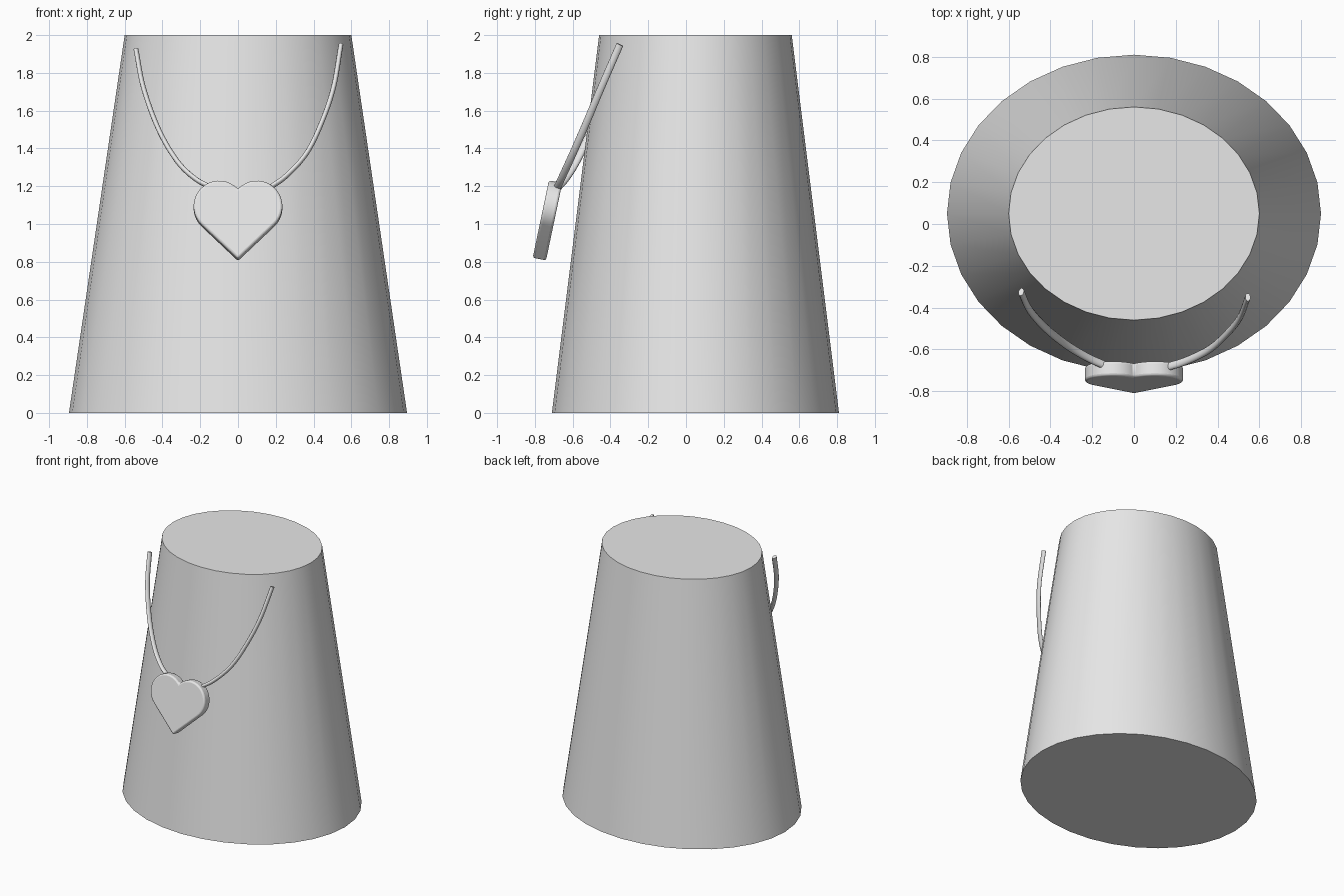
import bpy, bmesh, math
from mathutils import Vector

if "Cube" in bpy.data.objects:
    bpy.data.objects.remove(bpy.data.objects["Cube"])

grey = bpy.data.materials.new("light_grey")
grey.diffuse_color = (0.8, 0.8, 0.8, 1)
grey.use_nodes = True
grey.node_tree.nodes["Principled BSDF"].inputs["Base Color"].default_value = grey.diffuse_color


def make(name, bm, angle=40):
    bmesh.ops.recalc_face_normals(bm, faces=bm.faces)
    me = bpy.data.meshes.new(name)
    bm.to_mesh(me)
    bm.free()
    me.materials.append(grey)
    ob = bpy.data.objects.new(name, me)
    bpy.context.collection.objects.link(ob)
    bpy.ops.object.select_all(action='DESELECT')
    ob.select_set(True)
    bpy.context.view_layer.objects.active = ob
    bpy.ops.object.shade_smooth_by_angle(angle=math.radians(angle))
    return ob


def loft(rings):
    """Skin a list of closed rings and cap both ends."""
    bm = bmesh.new()
    vs = [[bm.verts.new(p) for p in ring] for ring in rings]
    n = len(vs[0])
    for a, b in zip(vs, vs[1:]):
        for i in range(n):
            j = (i + 1) % n
            bm.faces.new((a[i], a[j], b[j], b[i]))
    bm.faces.new(vs[0])
    bm.faces.new(vs[-1])
    return bm


def ellipse(rx, ry, z, n=32):
    return [(rx * math.cos(2 * math.pi * i / n), 0.05 + ry * math.sin(2 * math.pi * i / n), z)
            for i in range(n)]


# Tapered oval bust
make("bust", loft([ellipse(0.895, 0.76, 0), ellipse(0.6, 0.51, 2)]))

# Heart pendant: two arcs meeting at a notch, straight sides down to the tip
cx, cv, r = 0.1, 0.28, 0.135
start = -(math.asin(r / math.hypot(cx, cv)) + math.atan2(cx, cv))
end = math.acos(-cx / r)
steps = 18
arc = []
for i in range(steps + 1):
    a = start + (end - start) * i / steps
    arc.append((cx + r * math.cos(a), cv + r * math.sin(a)))
arc[-1] = (0, arc[-1][1])
outline = [(0, 0)] + arc + [(-x, v) for x, v in reversed(arc[:-1])]
up, front = Vector((0, 0.205, 0.979)), Vector((0, -0.979, 0.205))
tip = Vector((0, -0.742, 0.802))
heart = [[tip + Vector((x, 0, 0)) + up * (v / 0.979) + front * d for x, v in outline]
         for d in (0, 0.072)]
pendant = make("heart_pendant", loft(heart), 50)
bev = pendant.modifiers.new("soft_edge", 'BEVEL')
bev.width = 0.012
bev.segments = 3
bev.limit_method = 'ANGLE'
bev.angle_limit = math.radians(50)


# Necklace cords: flattened tubes swept along smooth paths
def catmull(pts, sub=6):
    p = [2 * pts[0] - pts[1]] + pts + [2 * pts[-1] - pts[-2]]
    out = []
    for k in range(1, len(p) - 2):
        a, b, c, d = p[k - 1:k + 3]
        for s in range(sub):
            t = s / sub
            out.append(0.5 * (2 * b + (c - a) * t + (2 * a - 5 * b + 4 * c - d) * t * t
                              + (3 * b - a - 3 * c + d) * t ** 3))
    return out + [pts[-1]]


def cord(name, pts, n=10):
    path = catmull([Vector(p) for p in pts])
    normal = (path[0] - path[len(path) // 2]).cross(path[-1] - path[len(path) // 2]).normalized()
    rings = []
    for i, p in enumerate(path):
        t = (path[min(i + 1, len(path) - 1)] - path[max(i - 1, 0)]).normalized()
        side = t.cross(normal).normalized()
        rings.append([p + side * 0.013 * math.cos(2 * math.pi * k / n)
                      + normal * 0.02 * math.sin(2 * math.pi * k / n) for k in range(n)])
    make(name, loft(rings), 50)


cord("cord_left", [(-0.54, -0.325, 1.925), (-0.5, -0.41, 1.72), (-0.42, -0.5, 1.5),
                   (-0.32, -0.58, 1.33), (-0.22, -0.64, 1.235), (-0.13, -0.68, 1.19)])
cord("cord_right", [(0.545, -0.35, 1.95), (0.505, -0.45, 1.72), (0.44, -0.53, 1.53),
                    (0.36, -0.6, 1.37), (0.25, -0.655, 1.25), (0.155, -0.685, 1.185)])
